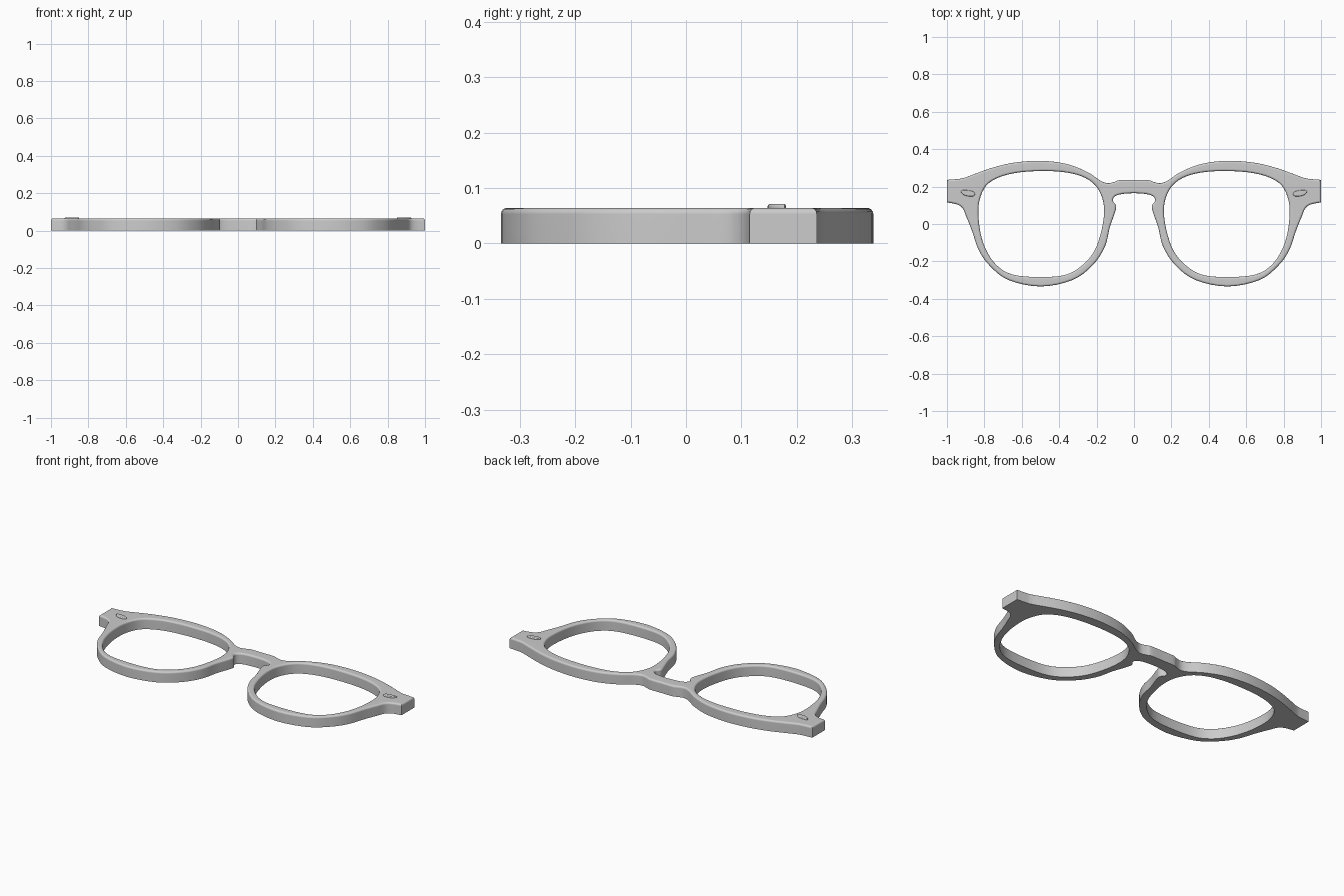
import bpy, bmesh, math
from mathutils import Vector

cube = bpy.data.objects.get("Cube")
if cube:
    bpy.data.objects.remove(cube, do_unlink=True)

HEIGHT = 0.064
ROUND = 0.011

grey = bpy.data.materials.new("plain_grey")
grey.use_nodes = True
colour = (0.6, 0.6, 0.6, 1)
grey.diffuse_color = colour
grey.node_tree.nodes["Principled BSDF"].inputs["Base Color"].default_value = colour


def spline(points, steps=4, closed=False):
    """Smooth path through 2D points."""
    p = [Vector(q) for q in points]
    n = len(p)
    out = []
    for i in range(n if closed else n - 1):
        if closed:
            a, b, c, d = (p[(i + k) % n] for k in (-1, 0, 1, 2))
        else:
            a, b, c, d = (p[min(max(i + k, 0), n - 1)] for k in (-1, 0, 1, 2))
        for s in range(steps):
            t = s / steps
            out.append(0.5 * (2 * b + (c - a) * t + (2 * a - 5 * b + 4 * c - d) * t ** 2
                              + (3 * b - a - 3 * c + d) * t ** 3))
    if not closed:
        out.append(p[-1])
    return out


def oriented(loop, ccw):
    area = sum(a.cross(b) for a, b in zip(loop, loop[1:] + loop[:1]))
    return loop if (area > 0) == ccw else loop[::-1]


def inset(loop, dist):
    """Move a loop to its left, keeping mitred corners."""
    out = []
    for i, p in enumerate(loop):
        a = (p - loop[i - 1]).normalized()
        b = (loop[(i + 1) % len(loop)] - p).normalized()
        na, nb = Vector((-a.y, a.x)), Vector((-b.y, b.x))
        out.append(p + (na + nb) * dist / max(1 + na.dot(nb), 0.4))
    return out


def rounded_slab(name, loops, base, top, radius):
    """Slab with flat bottom, rounded top rim and optional holes."""
    bm = bmesh.new()
    profile = [(0, base)]
    for k in range(5):
        ang = k * math.pi / 8
        profile.append((radius * (1 - math.cos(ang)), top - radius * (1 - math.sin(ang))))
    caps = {0: [], len(profile) - 1: []}
    for loop in loops:
        previous = None
        for k, (dist, z) in enumerate(profile):
            ring = [bm.verts.new((p.x, p.y, z)) for p in inset(loop, dist)]
            n = len(ring)
            if previous:
                for i in range(n):
                    j = (i + 1) % n
                    bm.faces.new((previous[i], previous[j], ring[j], ring[i]))
            if k in caps:
                for i in range(n):
                    pair = (ring[i], ring[(i + 1) % n])
                    caps[k].append(bm.edges.get(pair) or bm.edges.new(pair))
            previous = ring
    for edges in caps.values():
        bmesh.ops.triangle_fill(bm, edges=edges, use_beauty=True, normal=(0, 0, 1))
    bmesh.ops.recalc_face_normals(bm, faces=bm.faces)
    mesh = bpy.data.meshes.new(name)
    bm.to_mesh(mesh)
    bm.free()
    obj = bpy.data.objects.new(name, mesh)
    bpy.context.collection.objects.link(obj)
    mesh.materials.append(grey)
    bpy.ops.object.select_all(action='DESELECT')
    obj.select_set(True)
    bpy.context.view_layer.objects.active = obj
    bpy.ops.object.shade_smooth_by_angle(angle=math.radians(35))
    weighted = obj.modifiers.new("weighted_normals", 'WEIGHTED_NORMAL')
    weighted.keep_sharp = True
    return obj


def flip(loop):
    return [Vector((-p.x, p.y)) for p in loop]


# Outer edge of one half: brow line, then hinge end round to the bridge
brow = spline([(0, .235), (.075, .235), (.105, .225), (.14, .218), (.18, .232), (.25, .278),
               (.36, .321), (.5, .338), (.64, .328), (.75, .303), (.84, .272), (.91, .246),
               (.95, .24), (1, .236)])
lower = spline([(1, .115), (.95, .106), (.917, .085), (.895, .035), (.865, -.04), (.83, -.14),
                (.77, -.225), (.67, -.3), (.5, -.334), (.33, -.3), (.22, -.22), (.155, -.12),
                (.13, -.02), (.104, .055), (.095, .095), (.113, .125), (.1, .149),
                (.06, .161), (0, .165)])
half = brow + lower
outline = half + flip(half)[-2:0:-1]

# Lens opening
lens = spline([(.5, .283), (.62, .275), (.72, .25), (.79, .205), (.825, .13), (.832, .05),
               (.82, -.05), (.79, -.14), (.735, -.22), (.65, -.27), (.5, -.284), (.36, -.27),
               (.27, -.215), (.21, -.14), (.175, -.04), (.16, .06), (.17, .14), (.21, .21),
               (.28, .255), (.38, .278)], closed=True)

rounded_slab("spectacle_frame",
             [oriented(outline, True), oriented(lens, False), oriented(flip(lens), False)],
             0, HEIGHT, ROUND)

# Small raised rivet at each hinge end
rivet = spline([(.925, .172), (.922, .18), (.885, .18), (.858, .172), (.85, .158),
                (.862, .148), (.89, .149), (.912, .157)], 3, closed=True)
for side, shape in (("left", rivet), ("right", flip(rivet))):
    rounded_slab(side + "_rivet", [oriented(shape, True)], HEIGHT - 0.01, 0.071, 0.005)
